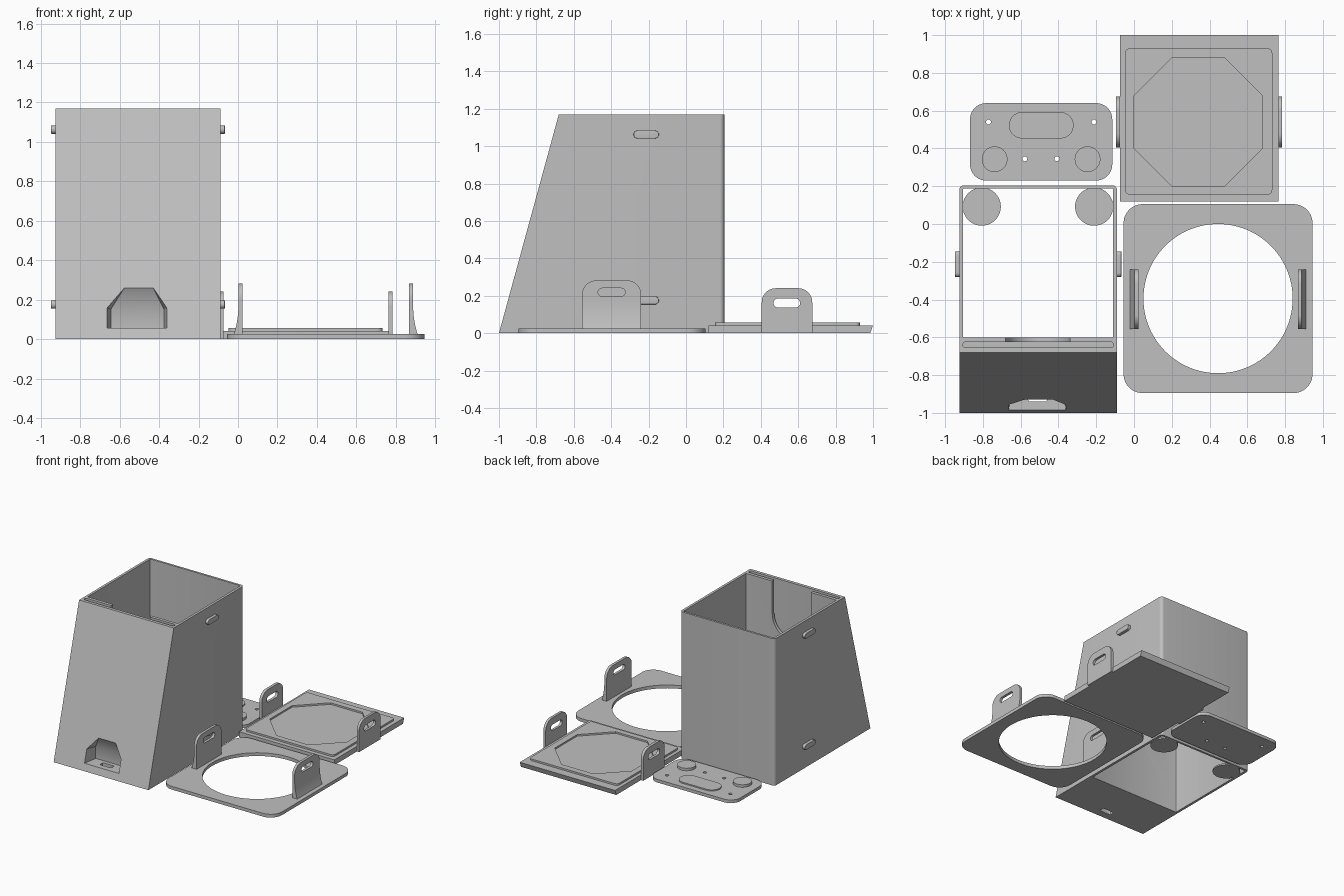
import bpy, bmesh, math

if "Cube" in bpy.data.objects:
    bpy.data.objects.remove(bpy.data.objects["Cube"])

grey = bpy.data.materials.new("plain_grey")
grey.diffuse_color = (0.53, 0.53, 0.53, 1)
grey.use_nodes = True
grey.node_tree.nodes["Principled BSDF"].inputs["Base Color"].default_value = grey.diffuse_color


def prism(name, pts, axis, lo, hi):
    """Extrude a 2D outline along an axis: x takes (y,z), y takes (x,z), z takes (x,y)."""
    place = {"x": lambda a, b, t: (t, a, b),
             "y": lambda a, b, t: (a, t, b),
             "z": lambda a, b, t: (a, b, t)}[axis]
    bm = bmesh.new()
    low = [bm.verts.new(place(a, b, lo)) for a, b in pts]
    high = [bm.verts.new(place(a, b, hi)) for a, b in pts]
    bm.faces.new(low)
    bm.faces.new(high)
    for i in range(len(pts)):
        j = (i + 1) % len(pts)
        bm.faces.new((low[i], low[j], high[j], high[i]))
    return finish(name, bm)


def finish(name, bm):
    bmesh.ops.recalc_face_normals(bm, faces=bm.faces)
    me = bpy.data.meshes.new(name)
    bm.to_mesh(me)
    bm.free()
    me.materials.append(grey)
    ob = bpy.data.objects.new(name, me)
    bpy.context.collection.objects.link(ob)
    return ob


def rounded(a0, a1, b0, b1, radii, n=10):
    """Rounded rectangle; radii run from bottom-left counter-clockwise."""
    if not isinstance(radii, tuple):
        radii = (radii,) * 4
    corners = [(a0, b0, 1, 1), (a1, b0, -1, 1), (a1, b1, -1, -1), (a0, b1, 1, -1)]
    pts = []
    for k, ((a, b, sa, sb), r) in enumerate(zip(corners, radii)):
        if r == 0:
            pts.append((a, b))
            continue
        for i in range(n + 1):
            t = math.pi + (k + i / n) * math.pi / 2
            pts.append((a + sa * r + r * math.cos(t), b + sb * r + r * math.sin(t)))
    return pts


def circle(x, y, r, n=64):
    return [(x + r * math.cos(2 * math.pi * i / n), y + r * math.sin(2 * math.pi * i / n))
            for i in range(n)]


def apply_mod(ob, mod):
    bpy.context.view_layer.objects.active = ob
    bpy.ops.object.modifier_apply(modifier=mod.name)


def boolean(ob, *others, op="DIFFERENCE"):
    for other in others:
        m = ob.modifiers.new("cut", "BOOLEAN")
        m.operation, m.object, m.solver = op, other, "EXACT"
        apply_mod(ob, m)
        bpy.data.objects.remove(other)


# Bin body: wedge-fronted block, rounded back corners
H = 1.17
body = prism("bin_body", [(-1, 0), (0.205, 0), (0.205, H), (-0.68, H)], "x", -0.925, -0.09)
bm = bmesh.new()
bm.from_mesh(body.data)
back = [e for e in bm.edges if all(v.co.y > 0.2 for v in e.verts)
        and abs(e.verts[0].co.z - e.verts[1].co.z) > 1]
bmesh.ops.bevel(bm, geom=back, offset=0.025, segments=6, profile=0.5, affect="EDGES")
bm.to_mesh(body.data)
bm.free()

# Hopper opening, panel slot and U-shaped thumb notch
hopper = prism("hopper_cut", rounded(-0.905, -0.11, -0.6, 0.188, 0.006, 3), "z", -0.1, 1.3)
slot = prism("slot_cut", rounded(-0.905, -0.11, -0.655, -0.625, 0.012, 4), "z", 0.6, 1.3)
notch = prism("notch_cut", rounded(-0.68, -0.34, 0.74, 1.3, (0.169, 0.169, 0, 0), 16), "y", -0.63, -0.55)
boolean(body, hopper, slot, notch)

# Tapered front recess with a cable slot through its floor
bm = bmesh.new()
outline = [(-0.665, 0.055), (-0.36, 0.055), (-0.36, 0.16), (-0.435, 0.27), (-0.57, 0.27), (-0.665, 0.16)]
inner = [(-0.645, 0.055), (-0.375, 0.055), (-0.375, 0.15), (-0.645, 0.15)]
for x, z in outline:
    bm.verts.new((x, -1.01 + z * 0.32 / H, z))
for x, z in inner:
    bm.verts.new((x, -0.87, z))
bmesh.ops.convex_hull(bm, input=bm.verts)
boolean(body, finish("recess_cut", bm),
        prism("floor_slot_cut", rounded(-0.56, -0.46, -0.94, -0.9, 0.01, 3), "z", -0.1, 0.1))

# Corner pads under the hopper
for side, x in (("left", -0.806), ("right", -0.211)):
    prism("corner_pad_" + side, circle(x, 0.092, 0.101, 48), "z", 0, 0.012)

# Rounded latch pegs on both sides of the body
for side, x0, x1 in (("left", -0.948, -0.915), ("right", -0.1, -0.067)):
    for level, z in (("lower", 0.175), ("upper", 1.062)):
        peg = prism(f"latch_peg_{level}_{side}",
                    rounded(-0.28, -0.145, z - 0.021, z + 0.021, 0.0209, 8), "x", x0, x1)
        b = peg.modifiers.new("round", "BEVEL")
        b.width, b.segments, b.limit_method, b.angle_limit = 0.012, 4, "ANGLE", 1.0
        apply_mod(peg, b)


def latch_tab(name, x0, x1, y0, y1, z0, z1, slot_y, slot_z):
    tab = prism(name, rounded(y0, y1, z0, z1, (0, 0, 0.075, 0.075)), "x", x0, x1)
    r = (slot_z[1] - slot_z[0]) / 2 - 0.0002
    boolean(tab, prism("tab_cut", rounded(*slot_y, *slot_z, r, 8), "x", x0 - 0.1, x1 + 0.1))


# Ring plate with two flared latch tabs
ring = prism("ring_plate", rounded(-0.055, 0.945, -0.895, 0.105, 0.1, 12), "z", 0, 0.026)
boolean(ring, prism("ring_cut", circle(0.445, -0.395, 0.395, 96), "z", -0.1, 0.1))
for side, s in (("left", -1), ("right", 1)):
    xi, xo = 0.445 + s * 0.422, 0.445 + s * 0.443
    latch_tab("ring_tab_" + side, min(xi, xo), max(xi, xo), -0.555, -0.24, 0.02, 0.282,
              (-0.47, -0.325), (0.197, 0.24))
    curve = [(xo + s * 0.024 * (1 - i / 8) ** 2, 0.02 + 0.15 * i / 8) for i in range(9)]
    prism("ring_tab_flare_" + side, curve + [(xi, 0.17), (xi, 0.02)], "y", -0.555, -0.24)

# Lid with a slanted back edge, raised plateau and octagonal pocket
lid = prism("lid", [(0.12, 0), (0.985, 0), (1, 0.042), (0.12, 0.042)], "x", -0.075, 0.765)
plateau = prism("lid_plateau", rounded(-0.047, 0.732, 0.155, 0.93, 0.025, 6), "z", 0.03, 0.056)
octagon = [(0.2, 0.2), (0.48, 0.2), (0.68, 0.4), (0.68, 0.68),
           (0.48, 0.88), (0.2, 0.88), (0, 0.68), (0, 0.4)]
boolean(lid, plateau, op="UNION")
boolean(lid, prism("pocket_cut", octagon, "z", 0.043, 0.2))
for side, x0, x1 in (("left", -0.096, -0.074), ("right", 0.764, 0.784)):
    latch_tab("lid_tab_" + side, x0, x1, 0.405, 0.675, 0, 0.24, (0.468, 0.61), (0.137, 0.185))

# Small mounting plate with screw holes, raised pads and centre boss
plate = prism("mount_plate", rounded(-0.868, -0.115, 0.23, 0.64, 0.085), "z", 0, 0.025)
for x, y in ((-0.77, 0.54), (-0.212, 0.54), (-0.578, 0.345), (-0.408, 0.345)):
    boolean(plate, prism("screw_cut", circle(x, y, 0.013, 20), "z", -0.1, 0.1))
for side, x in (("left", -0.738), ("right", -0.246)):
    prism("mount_pad_" + side, circle(x, 0.343, 0.068, 48), "z", 0.015, 0.045)
prism("mount_boss", rounded(-0.662, -0.32, 0.453, 0.592, 0.069, 14), "z", 0.015, 0.035)

# Smooth the curved sides, keep edges crisp
bpy.ops.object.select_all(action="SELECT")
bpy.context.view_layer.objects.active = body
bpy.ops.object.shade_smooth_by_angle(angle=math.radians(30))
